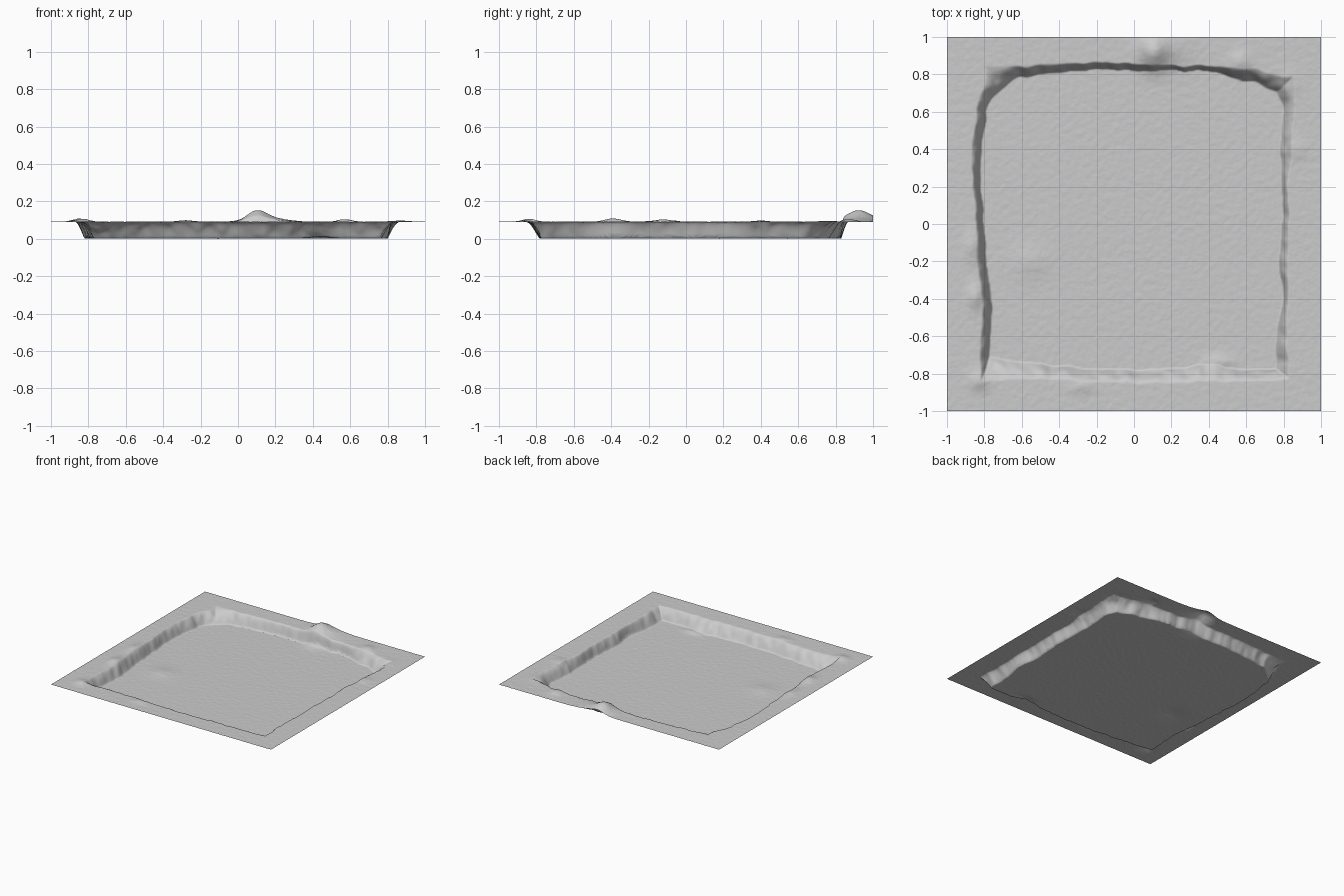
import bpy, bmesh, math
from mathutils import noise, Vector

if "Cube" in bpy.data.objects:
    bpy.data.objects.remove(bpy.data.objects["Cube"])

N = 320            # grid cells per side
FLOOR, RIM = 0.005, 0.094

# Distance from centre to (foot, top) of each wall, sampled every 0.2 along it
WALLS = {
    "left":  ([.77, .77, .76, .79, .80, .82, .82, .79, .68],
              [.82, .82, .81, .84, .84, .86, .87, .84, .79]),
    "right": ([.76, .765, .795, .775, .795, .795, .78, .80, .73],
              [.83, .82, .82, .82, .83, .825, .84, .86, .86]),
    "back":  ([.66, .79, .81, .83, .82, .825, .82, .765, .70],
              [.84, .845, .855, .865, .855, .845, .845, .83, .79]),
    "front": ([.71, .74, .76, .775, .78, .775, .75, .78, .77],
              [.84, .83, .83, .84, .85, .85, .84, .84, .83]),
}

# Soft mounds: x, y, radius x, radius y, height
MOUNDS = [
    (.10, .92, .055, .07, .045), (.16, .94, .10, .08, .022),
    (-.83, -.84, .04, .04, .016), (-.85, -.39, .03, .05, .018),
    (-.87, -.12, .03, .06, .012), (-.28, -.87, .05, .03, .008),
    (.57, .87, .04, .04, .014), (.87, .40, .05, .04, .007),
    (-.55, -.20, .08, .07, .010), (.45, -.74, .06, .03, .012),
    (.83, .75, .05, .05, .006),
]


def sample(table, a):
    f = min(max((a + .8) / .2, 0), len(table) - 1.001)
    i = int(f)
    t = f - i
    t = t * t * (3 - 2 * t)
    return table[i] * (1 - t) + table[i + 1] * t


def rise(side, along, out, seed):
    """0 at the wall foot, 1 at the wall top."""
    foot, top = (sample(t, along) for t in WALLS[side])
    wob = noise.noise(Vector((along * 13, seed, 0))) * .010
    return (out - foot - wob) / (top - foot)


def height(x, y):
    z = FLOOR
    if max(abs(x), abs(y)) > .6:
        rises = [rise("left", y, -x, 1.3), rise("right", y, x, 4.7),
                 rise("back", x, y, 8.1), rise("front", x, -y, 12.9)]
        t = max(rises)
        # chipped rock on the slopes only
        if 0 < t < 1:
            t += noise.noise(Vector((x * 16, y * 16, 3))) * .35 * t * (1 - t) * 2
        t = min(max(t, 0), 1)
        eased = .4 * t + .6 * math.sin(t * math.pi / 2)
        z += (RIM - FLOOR) * eased
    for mx, my, rx, ry, h in MOUNDS:
        d = ((x - mx) / rx) ** 2 + ((y - my) / ry) ** 2
        if d < 12:
            z += h * math.exp(-d / 1.6)
    # fine earth grain
    z += noise.noise(Vector((x * 32, y * 32, 0))) * .0012
    z += noise.noise(Vector((x * 80, y * 80, 5))) * .0008
    return max(z, 0)


# Ground sheet with the sunken pit
bm = bmesh.new()
bmesh.ops.create_grid(bm, x_segments=N, y_segments=N, size=1)
for v in bm.verts:
    v.co.z = height(v.co.x, v.co.y)
low = min(v.co.z for v in bm.verts)
for v in bm.verts:
    v.co.z -= low
for f in bm.faces:
    f.smooth = True
mesh = bpy.data.meshes.new("dug_pit_ground")
bm.to_mesh(mesh)
bm.free()
ground = bpy.data.objects.new("dug_pit_ground", mesh)
bpy.context.collection.objects.link(ground)
